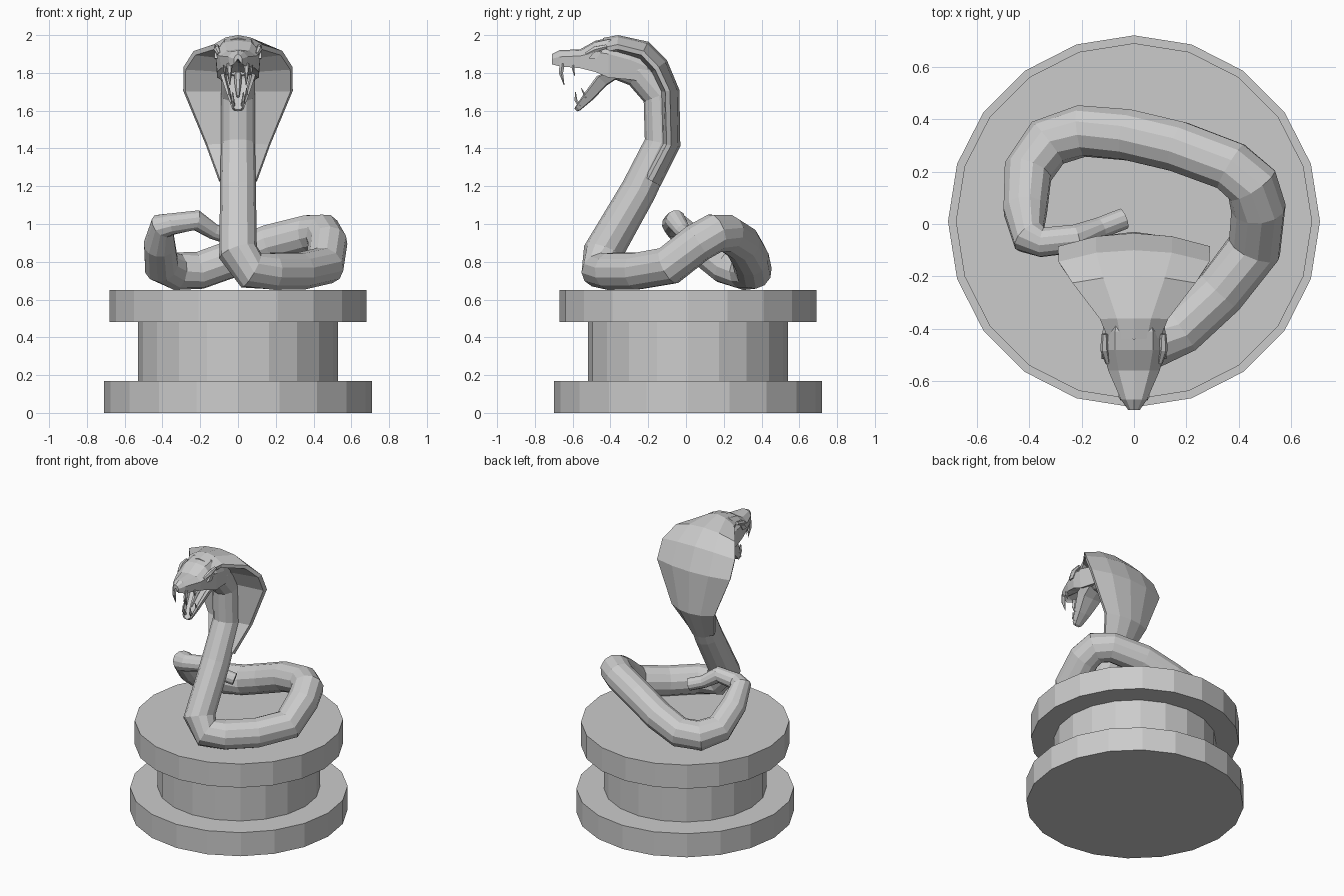
import bpy, bmesh
from math import sin, cos, pi
from mathutils import Vector


def loft(name, rings):
    """Skin a list of equal-length closed rings, capped at both ends."""
    bm = bmesh.new()
    vs = [[bm.verts.new(p) for p in r] for r in rings]
    n = len(vs[0])
    for a, b in zip(vs, vs[1:]):
        for i in range(n):
            j = (i + 1) % n
            bm.faces.new((a[i], a[j], b[j], b[i]))
    bm.faces.new(vs[0])
    bm.faces.new(vs[-1])
    bmesh.ops.recalc_face_normals(bm, faces=bm.faces)
    me = bpy.data.meshes.new(name)
    bm.to_mesh(me)
    bm.free()
    ob = bpy.data.objects.new(name, me)
    bpy.context.collection.objects.link(ob)
    return ob


def tube(name, path, sides):
    """Sweep a polygon along (x, y, z, radius) points, mitred at the bends."""
    pts = [Vector(p[:3]) for p in path]
    rings, side = [], Vector((1, 0, 0))
    for i, p in enumerate(pts):
        d0 = (p - pts[max(i - 1, 0)]).normalized()
        d1 = (pts[min(i + 1, len(pts) - 1)] - p).normalized()
        t = (d0 + d1).normalized()
        side = (side - t * side.dot(t)).normalized()
        up = t.cross(side)
        rings.append([p + path[i][3] * (side * cos(2 * pi * k / sides) + up * sin(2 * pi * k / sides))
                      for k in range(sides)])
    return loft(name, rings)


def mirrored(half):
    """Close a half ring that starts and ends on x = 0."""
    return half + [(-x, y, z) for x, y, z in half[-2:0:-1]]


# Pedestal: three 20-sided drums
for name, r, z0, z1 in (("pedestal_base", .71, 0, .17), ("pedestal_drum", .53, .17, .48),
                        ("pedestal_top", .68, .48, .65)):
    loft(name, [[(r * sin(k * pi / 10), .01 + r * cos(k * pi / 10), z) for k in range(20)]
                for z in (z0, z1)])

# Body from the neck down, around the coil to the raised tail
tube("snake_body", [
    (0, -.40, 1.86, .08), (0, -.25, 1.81, .09), (0, -.14, 1.68, .09), (0, -.13, 1.43, .09),
    (0, -.25, 1.18, .095), (0, -.44, .85, .105), (.07, -.45, .755, .105),
    (.18, -.40, .75, .10), (.33, -.26, .75, .10), (.46, -.09, .78, .105), (.475, .06, .90, .105),
    (.45, .15, .95, .105), (.37, .22, .95, .10), (.17, .295, .90, .10), (-.02, .34, .82, .10),
    (-.20, .355, .755, .10), (-.33, .31, .75, .10), (-.405, .20, .78, .095),
    (-.415, .05, .89, .085), (-.40, -.05, .99, .07), (-.35, -.07, 1.0, .058),
    (-.22, -.055, 1.02, .055), (-.13, -.015, .96, .042), (-.04, .02, .93, .042)], 12)

# Hood: back point (y, z), direction to the neck (y, z), half width, edge depth
hood = []
for y, z, ny, nz, w, d in ((-.44, 1.985, .1, -1, .10, .05), (-.36, 2.0, -.05, -1, .13, .05),
                           (-.20, 1.965, -.45, -.89, .235, .055), (-.10, 1.865, -.8, -.6, .288, .055),
                           (-.035, 1.71, -1, -.1, .29, .05), (-.03, 1.41, -.97, .15, .17, .05),
                           (-.135, 1.2, -.87, .5, .10, .05)):
    def at(x, k):
        return (x, y + ny * k, z + nz * k)
    hood.append(mirrored([at(0, 0), at(.5 * w, .012), at(w, d), at(w * .96, d + .025),
                          at(min(.08, w * .8), d + .045), at(0, d + .05)]))
loft("hood", hood)

# Upper head: y, top, brow, lip heights, half width
head = []
for y, top, mid, low, w in ((-.71, 1.90, 1.875, 1.845, .022), (-.67, 1.92, 1.885, 1.835, .05),
                            (-.56, 1.925, 1.89, 1.825, .098), (-.48, 1.97, 1.91, 1.805, .12),
                            (-.41, 1.985, 1.90, 1.775, .12), (-.30, 1.97, 1.87, 1.765, .10),
                            (-.20, 1.93, 1.83, 1.75, .08)):
    head.append(mirrored([(0, y, top), (.6 * w, y, top - .008), (w, y, mid),
                          (.92 * w, y, low), (.6 * w, y, low + .012), (0, y, low + .03)]))
loft("upper_head", head)

# Lower jaw: open trough hanging from the mouth corner
jaw = []
for y, z, w, t in ((-.38, 1.80, .10, .035), (-.45, 1.765, .09, .045), (-.52, 1.68, .06, .035),
                   (-.575, 1.615, .035, .02), (-.585, 1.605, .02, .012)):
    jaw.append(mirrored([(0, y + .2 * t, z), (.65 * w, y, z), (.8 * w, y - .5 * t, z + .4 * t),
                         (w, y - .3 * t, z + .3 * t), (.75 * w, y + .6 * t, z - .6 * t),
                         (0, y + .7 * t, z - .7 * t)]))
loft("lower_jaw", jaw)

# Tongue lying in the lower jaw
tube("tongue", [(0, -.42, 1.79, .02), (0, -.48, 1.745, .018), (0, -.535, 1.675, .008)], 6)

for s, tag in ((-1, "left"), (1, "right")):
    # Curved upper fangs and smaller lower teeth
    tube("fang_" + tag, [(s * .045, -.655, 1.85, .016), (s * .045, -.662, 1.80, .013),
                         (s * .043, -.645, 1.735, .002)], 6)
    tube("rear_fang_" + tag, [(s * .07, -.60, 1.84, .011), (s * .07, -.59, 1.785, .002)], 6)
    tube("lower_tooth_" + tag, [(s * .026, -.56, 1.625, .011), (s * .028, -.583, 1.655, .009),
                                (s * .028, -.585, 1.70, .002)], 6)
    tube("rear_tooth_" + tag, [(s * .045, -.53, 1.67, .009), (s * .045, -.555, 1.72, .002)], 6)
    # Slanted eye with a brow ridge over it
    loft("eye_" + tag, [[(s * x, -.48 + a, 1.895 + b) for a, b in
                         ((-.035, -.018), (.005, -.022), (.035, .022), (-.01, .012))]
                        for x in (.09, .124)])
    tube("brow_" + tag, [(s * .10, -.53, 1.90, .01), (s * .112, -.48, 1.925, .017),
                         (s * .112, -.42, 1.94, .012)], 6)
